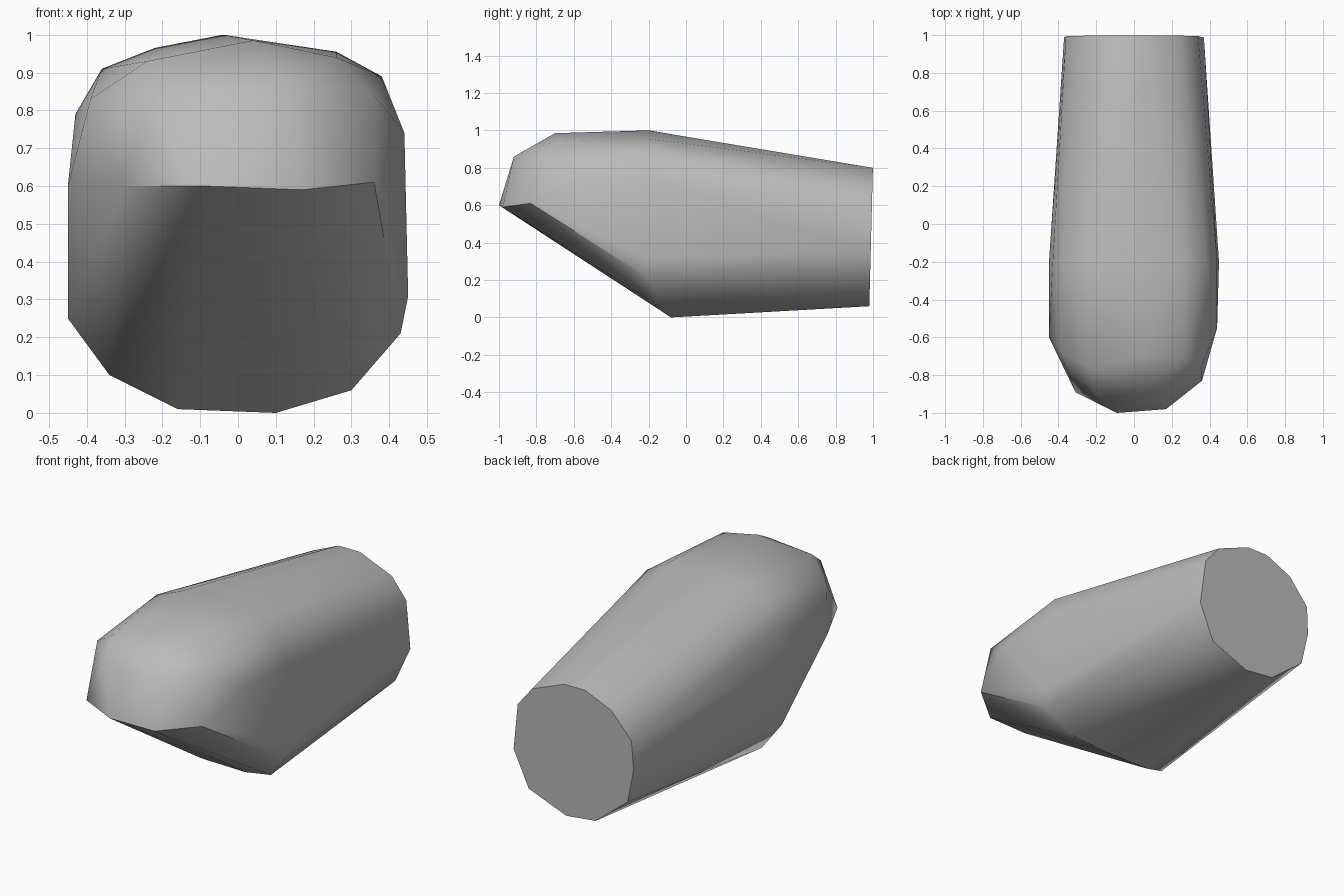
import bpy
import bmesh
import math

# Remove the default cube
default_cube = bpy.data.objects.get("Cube")
if default_cube:
    bpy.data.objects.remove(default_cube, do_unlink=True)


def make_material(name, colour):
    material = bpy.data.materials.new(name)
    material.use_nodes = True
    material.diffuse_color = colour
    for node in material.node_tree.nodes:
        if node.type == "BSDF_PRINCIPLED":
            node.inputs["Base Color"].default_value = colour
    return material


def hull_object(name, points, material):
    """Wrap a convex skin around the given section points."""
    mesh = bpy.data.meshes.new(name)
    bm = bmesh.new()
    for point in points:
        bm.verts.new(point)
    result = bmesh.ops.convex_hull(bm, input=bm.verts)
    unused = {g for key in ("geom_interior", "geom_unused") for g in result[key]
              if isinstance(g, bmesh.types.BMVert)}
    bmesh.ops.delete(bm, geom=list(unused), context="VERTS")
    # Merge triangles that lie in one flat facet
    bmesh.ops.dissolve_limit(bm, angle_limit=math.radians(1),
                             verts=bm.verts, edges=bm.edges)
    bmesh.ops.recalc_face_normals(bm, faces=bm.faces)
    bm.to_mesh(mesh)
    bm.free()
    mesh.materials.append(material)
    obj = bpy.data.objects.new(name, mesh)
    bpy.context.collection.objects.link(obj)
    return obj


# Flat rear end, as (x, z); it leans back slightly towards the top
rear_outline = [
    (.25, .72), (.05, .8), (-.08, .8), (-.24, .73), (-.36, .59), (-.37, .43),
    (-.33, .24), (-.13, .08), (.05, .06), (.28, .15), (.37, .35), (.34, .61),
]
rear = [(x, .98 + .026 * (z - .06), z) for x, z in rear_outline]

# Widest section, as (x, z); its underside is set further back
upper_outline = [
    (-.45, .25), (-.45, .6), (-.43, .79), (-.36, .91), (-.22, .965), (-.04, 1),
    (.26, .955), (.38, .89), (.44, .74), (.45, .31), (.43, .21),
]
keel_outline = [(-.34, .1), (-.16, .01), (.1, 0), (.3, .06)]
middle = [(x, -.2, z) for x, z in upper_outline]
middle += [(x, -.08 - z, z) for x, z in keel_outline]

# Nose: lower lip, brow and crown
lower_lip = [(-.45, -.6, .6), (-.31, -.89, .6), (-.09, -1, .6),
             (.17, -.98, .59), (.36, -.83, .61)]
brow = [(-.39, -.68, .83), (-.2, -.9, .83), (.13, -.92, .86),
        (.36, -.75, .84), (.44, -.55, .74)]
crown = [(-.24, -.76, .93), (.04, -.7, .985), (.26, -.7, .94)]

# Build the faceted body with soft shading and crisp rims
grey = make_material("plain grey", (.5, .5, .5, 1))
body = hull_object("tapered_body", rear + middle + lower_lip + brow + crown, grey)
bpy.ops.object.select_all(action="DESELECT")
body.select_set(True)
bpy.context.view_layer.objects.active = body
bpy.ops.object.shade_smooth_by_angle(angle=math.radians(35))
